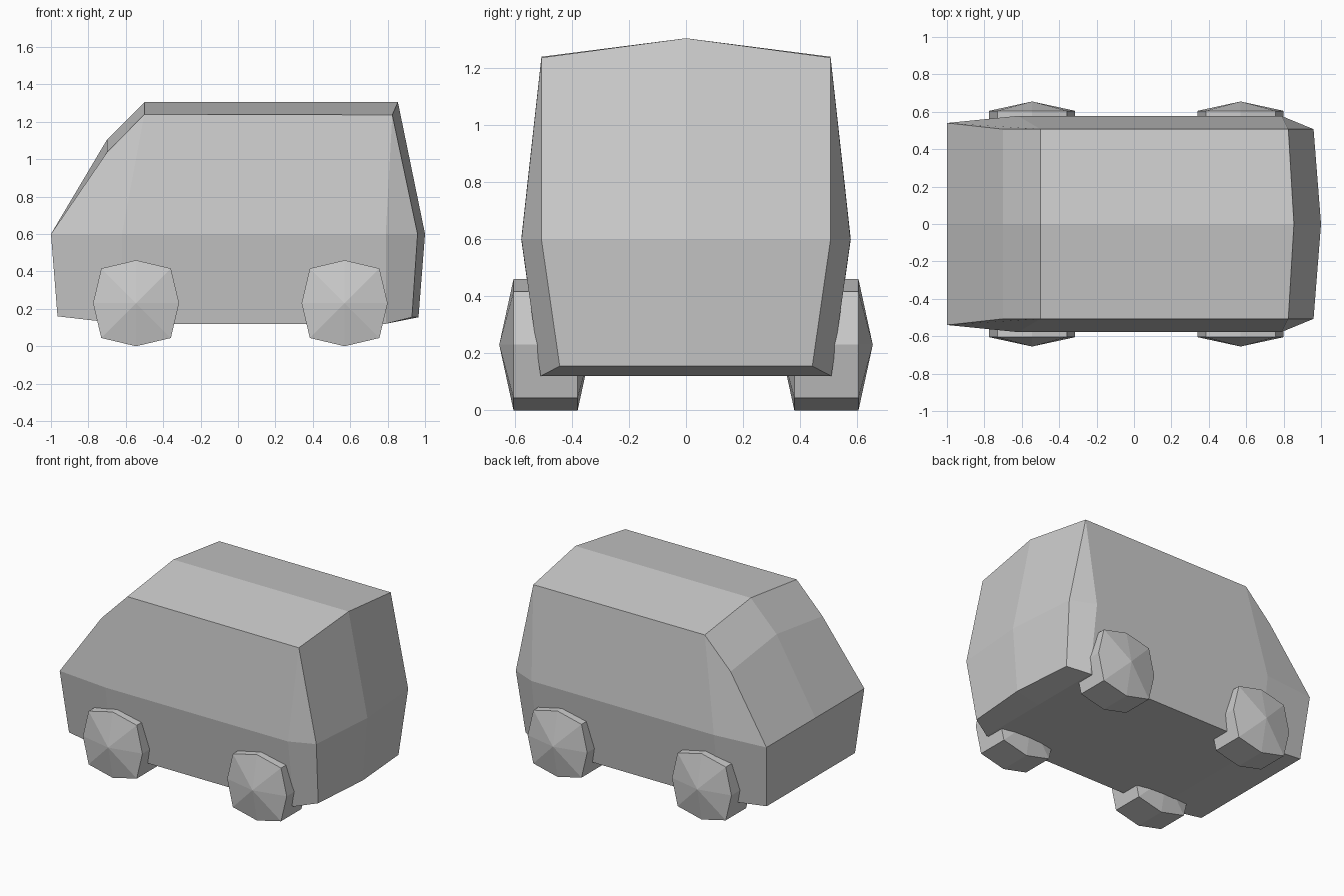
import bpy
import math

if "Cube" in bpy.data.objects:
    bpy.data.objects.remove(bpy.data.objects["Cube"])


def make_object(name, verts, faces):
    mesh = bpy.data.meshes.new(name)
    mesh.from_pydata(verts, [], faces)
    mesh.update()
    obj = bpy.data.objects.new(name, mesh)
    bpy.context.collection.objects.link(obj)
    # Consistent outward normals
    import bmesh
    bm = bmesh.new()
    bm.from_mesh(mesh)
    bmesh.ops.recalc_face_normals(bm, faces=bm.faces)
    bm.to_mesh(mesh)
    bm.free()
    return obj


# Van body: centre-line profile (x, z) and matching side profile (x, y, z),
# running from the nose over the roof, down the tail and along the floor
centre = [(-1, .6), (-.7, 1.105), (-.5, 1.305), (.855, 1.305), (1, .6),
          (.965, .155), (.79, .12), (-.62, .12), (-.965, .16)]
side = [(-1, .54, .6), (-.7, .507, 1.037), (-.5, .507, 1.24),
        (.825, .507, 1.237), (.96, .507, .6), (.93, .443, .155),
        (.79, .51, .12), (-.62, .51, .12), (-.965, .487, .16)]
belt = [(-.62, .578, .6), (.79, .577, .6)]
n = len(centre)
verts, faces = [], []
for s in (1, -1):
    o = len(verts)
    verts += [(x, 0, z) for x, z in centre]
    verts += [(x, s * y, z) for x, y, z in side + belt]
    c, e, b1, b2 = o, o + n, o + 2 * n, o + 2 * n + 1
    half = [(c + i, c + (i + 1) % n, e + (i + 1) % n, e + i) for i in range(n)]
    half += [(e, e + 1, e + 2, b1), (e + 2, e + 3, b2, b1), (e + 3, e + 4, b2),
             (e + 4, e + 5, e + 6, b2), (b1, b2, e + 6, e + 7),
             (e, b1, e + 7, e + 8)]
    # Weld both halves on the shared centre line
    faces += [tuple(i - o if i - o < n else i for i in f) for f in half]
used = sorted({i for f in faces for i in f})
remap = {old: new for new, old in enumerate(used)}
make_object("van_body", [verts[i] for i in used],
            [tuple(remap[i] for i in f) for f in faces])


# Chunky eight-sided wheels with domed faces
def wheel(name, x, s):
    ring = []
    for k in range(8):
        a = k * math.pi / 4
        r = .23 if k % 2 == 0 else .263
        ring.append((x + r * math.cos(a), .23 + r * math.sin(a)))
    v = [(px, s * .38, pz) for px, pz in ring]
    v += [(px, s * .605, pz) for px, pz in ring]
    v += [(x, s * .33, .23), (x, s * .655, .23)]
    f = []
    for k in range(8):
        j = (k + 1) % 8
        f += [(k, j, 8 + j, 8 + k), (k, j, 16), (8 + k, 8 + j, 17)]
    make_object(name, v, f)


for end, x in (("front", -.545), ("rear", .57)):
    for label, s in (("left", 1), ("right", -1)):
        wheel(f"{end}_{label}_wheel", x, s)
